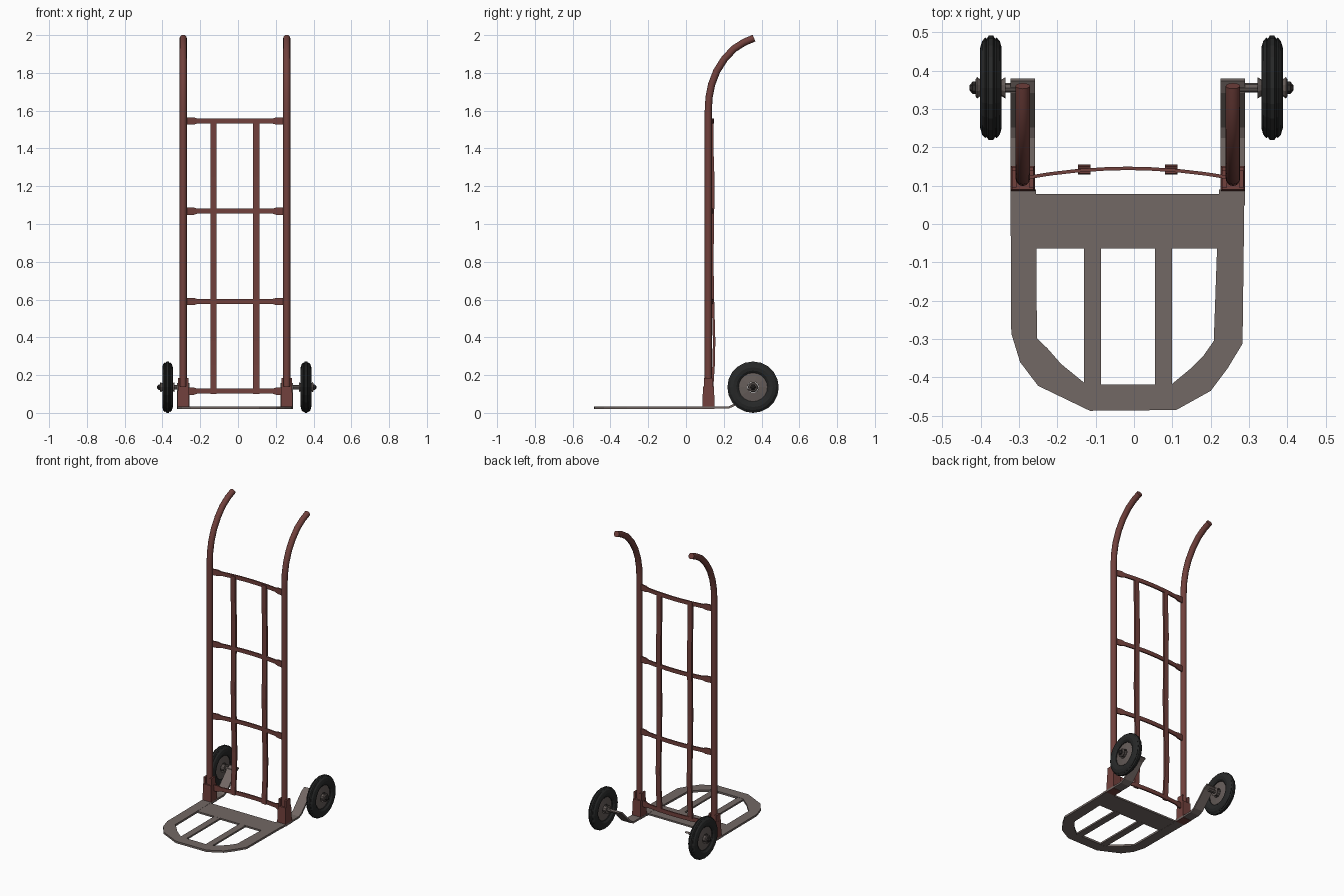
import bpy, bmesh, math
from mathutils import Vector

if "Cube" in bpy.data.objects:
    bpy.data.objects.remove(bpy.data.objects["Cube"])


def material(name, rgb):
    m = bpy.data.materials.new(name)
    m.diffuse_color = (*rgb, 1)
    m.use_nodes = True
    m.node_tree.nodes["Principled BSDF"].inputs["Base Color"].default_value = m.diffuse_color
    return m


RED = material("rust_red_paint", (0.165, 0.052, 0.045))
STEEL = material("worn_steel", (0.17, 0.138, 0.128))
RUBBER = material("black_rubber", (0.020, 0.021, 0.021))
HUB = material("hub_metal", (0.13, 0.108, 0.10))
DARK = material("dark_bolt", (0.03, 0.026, 0.025))


def finish(name, bm, mat, smooth=False):
    bmesh.ops.recalc_face_normals(bm, faces=bm.faces)
    me = bpy.data.meshes.new(name)
    bm.to_mesh(me)
    bm.free()
    me.materials.append(mat)
    ob = bpy.data.objects.new(name, me)
    bpy.context.collection.objects.link(ob)
    if smooth:
        bpy.ops.object.select_all(action='DESELECT')
        ob.select_set(True)
        bpy.context.view_layer.objects.active = ob
        bpy.ops.object.shade_smooth_by_angle(angle=math.radians(50))
    return ob


def sweep(name, path, section, side, mat, smooth=False, scales=None):
    """Sweep a 2D section along a planar path; side is the plane's normal."""
    bm = bmesh.new()
    pts = [Vector(p) for p in path]
    side = Vector(side)
    rings = []
    for i, p in enumerate(pts):
        a, b = pts[max(i - 1, 0)], pts[min(i + 1, len(pts) - 1)]
        n = (b - a).normalized().cross(side)
        k = scales[i] if scales else 1
        rings.append([bm.verts.new(p + side * u * k + n * v) for u, v in section])
    m = len(section)
    for r, s in zip(rings, rings[1:]):
        for j in range(m):
            bm.faces.new((r[j], r[(j + 1) % m], s[(j + 1) % m], s[j]))
    bm.faces.new(rings[0])
    bm.faces.new(rings[-1])
    return finish(name, bm, mat, smooth)


def rect(w, t):
    return [(-w / 2, -t / 2), (w / 2, -t / 2), (w / 2, t / 2), (-w / 2, t / 2)]


def circle(r, n):
    return [(r * math.cos(2 * math.pi * i / n), r * math.sin(2 * math.pi * i / n)) for i in range(n)]


def box(name, x0, x1, y0, y1, z0, z1, mat, top=1.0):
    bm = bmesh.new()
    bmesh.ops.create_cube(bm, size=1)
    for v in bm.verts:
        k = top if v.co.z > 0 else 1
        v.co = Vector(((x0 + x1) / 2 + v.co.x * k * (x1 - x0),
                       (y0 + y1) / 2 + v.co.y * k * (y1 - y0),
                       z0 + (v.co.z + .5) * (z1 - z0)))
    return finish(name, bm, mat)


def lathe(name, profile, centre, out, mat, n=18, closed=False, smooth=False):
    """Revolve (offset, radius) points round an x-axis line."""
    bm = bmesh.new()
    rings = []
    for s, r in profile:
        rings.append([bm.verts.new((centre[0] + out * s,
                                    centre[1] + r * math.cos(2 * math.pi * i / n),
                                    centre[2] + r * math.sin(2 * math.pi * i / n))) for i in range(n)])
    pairs = list(zip(rings, rings[1:])) + ([(rings[-1], rings[0])] if closed else [])
    for a, b in pairs:
        for j in range(n):
            bm.faces.new((a[j], a[(j + 1) % n], b[(j + 1) % n], b[j]))
    if not closed:
        bm.faces.new(rings[0])
        bm.faces.new(rings[-1])
    return finish(name, bm, mat, smooth)


RAIL_X = {"left": -0.290, "right": 0.258}
WHEEL_X = {"left": -0.373, "right": 0.360}
TYRE = [(0.016, 0.076), (0.025, 0.088), (0.028, 0.105), (0.023, 0.122), (0.015, 0.131), (0.011, 0.128),
        (0.006, 0.136)]
RAIL_PATH = [(0.118, 0.03), (0.118, 1.60), (0.122, 1.67), (0.136, 1.74), (0.163, 1.81),
             (0.203, 1.873), (0.253, 1.927), (0.308, 1.962), (0.360, 1.984)]

for side, x in RAIL_X.items():
    # upright tube with swept-back handle
    sweep("rail_" + side, [(x, y, z) for y, z in RAIL_PATH], circle(0.019, 12), (1, 0, 0), RED, True)
    # socket gripping the foot of the rail
    box("socket_" + side, x - 0.032, x + 0.032, 0.086, 0.152, 0.02, 0.14, RED, 0.88)
    for s in (-1, 1):
        cx = x + s * 0.022
        box("socket_ear_" + side, cx - 0.006, cx + 0.006, 0.095, 0.14, 0.13, 0.185, RED)
    # flat arm running back and bending up to the axle
    arm = [(x, 0.05, 0.028), (x, 0.225, 0.028), (x, 0.255, 0.042), (x, 0.345, 0.135), (x, 0.376, 0.152)]
    sweep("axle_arm_" + side, arm, rect(0.064, 0.012), (1, 0, 0), STEEL)

    # wheel
    out = -1 if side == "left" else 1
    c = (WHEEL_X[side], 0.355, 0.136)
    ring = TYRE + [(-s, r) for s, r in reversed(TYRE)]
    lathe("tyre_" + side, ring, c, out, RUBBER, 20, True, False)
    lathe("hub_disc_" + side, [(-0.010, 0.080), (-0.018, 0.030), (0.018, 0.030), (0.010, 0.080)],
          c, out, HUB, 10, True)
    lathe("hub_barrel_" + side, [(-0.038, 0.028), (-0.028, 0.022), (0.028, 0.022), (0.036, 0.028),
                                 (0.040, 0.022)], c, out, HUB, 10)
    lathe("axle_nut_" + side, [(0.038, 0.016), (0.048, 0.016), (0.056, 0.006)], c, out, DARK, 6)
    lathe("axle_pin_" + side, [(-0.085, 0.012), (0.045, 0.012)], c, out, HUB, 8)

# bowed flat crossbars with flared ends
XL, XR = RAIL_X["left"] + 0.012, RAIL_X["right"] - 0.012
for i, z in enumerate((0.115, 0.59, 1.068, 1.545)):
    path, scales = [], []
    for t in (0, 0.08, 0.12, 0.25, 0.4, 0.5, 0.6, 0.75, 0.88, 0.92, 1):
        path.append((XL + (XR - XL) * t, 0.121 + 0.024 * (1 - (2 * t - 1) ** 2), z))
        scales.append(1.5 if t in (0, 0.08, 0.92, 1) else 1)
    sweep("crossbar_%d" % (i + 1), path, rect(0.026, 0.009), (0, 0, 1), RED, False, scales)

# vertical slats with a slight wave
WAVE = [(0.136, 0.10), (0.146, 0.25), (0.149, 0.38), (0.143, 0.59), (0.139, 0.80),
        (0.143, 1.068), (0.144, 1.25), (0.139, 1.40), (0.138, 1.55)]
for side, x in (("left", -0.130), ("right", 0.097)):
    sweep("back_slat_" + side, [(x, y, z) for y, z in WAVE], rect(0.033, 0.013), (1, 0, 0), RED)

# toe plate: U-shaped rim
OUTER = [(-0.322, 0.09), (-0.320, -0.285), (-0.297, -0.36), (-0.250, -0.422), (-0.115, -0.487),
         (0.110, -0.485), (0.200, -0.435), (0.245, -0.375), (0.283, -0.312), (0.288, 0.09)]
INNER = [(-0.256, 0.09), (-0.253, -0.298), (-0.225, -0.325), (-0.190, -0.365), (-0.125, -0.418),
         (0.098, -0.418), (0.150, -0.375), (0.180, -0.345), (0.208, -0.305), (0.222, 0.09)]
bm = bmesh.new()
o = [bm.verts.new((x, y, 0.034)) for x, y in OUTER]
n = [bm.verts.new((x, y, 0.034)) for x, y in INNER]
for i in range(len(o) - 1):
    bm.faces.new((o[i], o[i + 1], n[i + 1], n[i]))
ext = bmesh.ops.extrude_face_region(bm, geom=bm.faces[:], use_keep_orig=True)
for v in ext["geom"]:
    if isinstance(v, bmesh.types.BMVert):
        v.co.z = 0.021
finish("toe_plate_rim", bm, STEEL)

# toe plate: cross plate and two slats
box("toe_cross_plate", -0.262, 0.228, -0.064, 0.078, 0.022, 0.033, STEEL)
for side, x in (("left", -0.108), ("right", 0.077)):
    box("toe_slat_" + side, x - 0.022, x + 0.022, -0.43, -0.055, 0.0215, 0.0325, STEEL)
